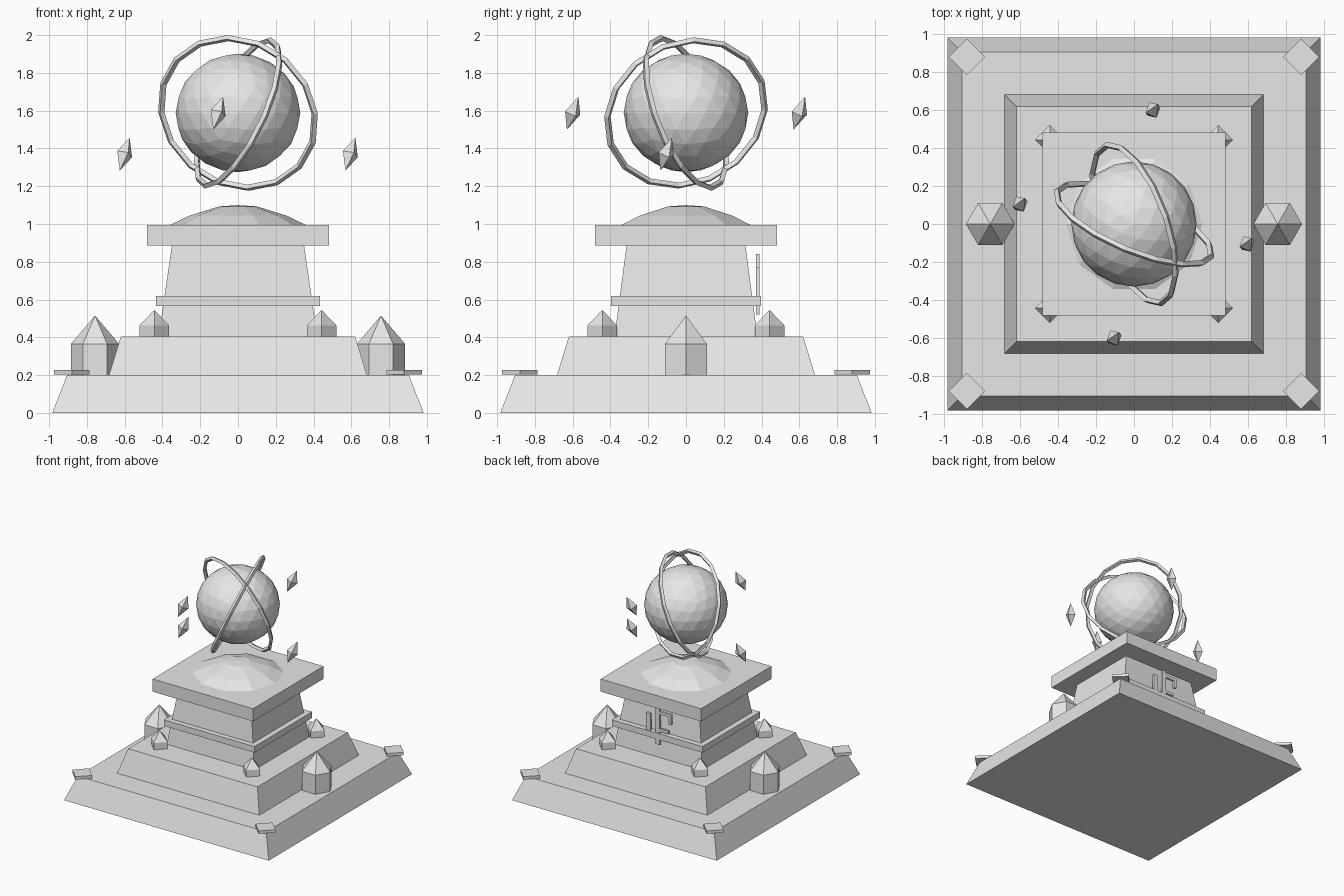
import bpy
import bmesh
import math
from mathutils import Vector, Matrix

cube = bpy.data.objects.get("Cube")
if cube:
    bpy.data.objects.remove(cube, do_unlink=True)

# Single stone material
stone = bpy.data.materials.new("plain_grey_stone")
stone.use_nodes = True
GREY = (0.8, 0.8, 0.8, 1)
stone.diffuse_color = GREY
stone.node_tree.nodes["Principled BSDF"].inputs["Base Color"].default_value = GREY


def finish(name, bm):
    bmesh.ops.recalc_face_normals(bm, faces=bm.faces)
    mesh = bpy.data.meshes.new(name)
    bm.to_mesh(mesh)
    bm.free()
    mesh.materials.append(stone)
    obj = bpy.data.objects.new(name, mesh)
    bpy.context.collection.objects.link(obj)
    return obj


def lathe(name, profile, sides, center=(0, 0), turn=0.0, squash=1.0):
    """Stack of polygon rings from (radius, z) pairs; radius 0 makes a tip."""
    bm = bmesh.new()
    rings = []
    for r, z in profile:
        n = sides if r else 1
        rings.append([bm.verts.new((
            center[0] + r * math.cos(turn + math.tau * i / sides),
            center[1] + squash * r * math.sin(turn + math.tau * i / sides),
            z)) for i in range(n)])
    for a, b in zip(rings, rings[1:]):
        for i in range(sides):
            j = (i + 1) % sides
            quad = [a[i % len(a)], a[j % len(a)], b[j % len(b)], b[i % len(b)]]
            bm.faces.new(list(dict.fromkeys(quad)))
    for ring in (rings[0], rings[-1]):
        if len(ring) > 1:
            bm.faces.new(ring)
    return finish(name, bm)


def block(name, low, high, z0, z1, squash=1.0):
    """Square block with half widths low (bottom) and high (top)."""
    k = math.sqrt(2)
    return lathe(name, [(low * k, z0), (high * k, z1)], 4, turn=math.pi / 4, squash=squash)


def bar(name, x0, x1, z0, z1):
    bm = bmesh.new()
    bmesh.ops.create_cube(bm, size=1)
    for v in bm.verts:
        v.co = (x1 if v.co.x > 0 else x0, 0.39 if v.co.y > 0 else 0.37,
                z1 if v.co.z > 0 else z0)
    return finish(name, bm)


# Stepped pedestal
block("base_step", 0.983, 0.905, 0, 0.2)
block("middle_step", 0.683, 0.62, 0.2, 0.405)
block("pedestal_body", 0.42, 0.35, 0.405, 0.885, squash=0.9)
block("pedestal_band", 0.435, 0.435, 0.567, 0.62, squash=0.91)
block("top_slab", 0.483, 0.483, 0.885, 0.995)
lathe("shallow_dome", [(0.37, 0.99), (0.255, 1.045), (0.1, 1.093), (0, 1.1)], 10)

# Side pillars, corner spires and corner plates
for sx, side in ((1, "left"), (-1, "right")):
    lathe(f"{side}_pillar", [(0.128, 0.2), (0.128, 0.365), (0, 0.515)], 6,
          center=(sx * 0.757, 0))
    for sy, end in ((1, "back"), (-1, "front")):
        lathe(f"{end}_{side}_spire", [(0.078, 0.405), (0.078, 0.463), (0, 0.545)], 4,
              center=(sx * 0.443, sy * 0.443))
        lathe(f"{end}_{side}_plate", [(0.095, 0.203), (0.095, 0.228)], 4,
              center=(sx * 0.88, sy * 0.88))

# Raised symbol on the back of the body
bar("symbol_main_bar", -0.02, 0.02, 0.52, 0.84)
bar("symbol_short_bar", 0.07, 0.11, 0.61, 0.77)
bar("symbol_upper_arm", -0.13, -0.02, 0.785, 0.81)
bar("symbol_arm_tip", -0.13, -0.105, 0.72, 0.81)
bar("symbol_lower_arm", -0.1, -0.02, 0.635, 0.66)

# Floating faceted orb
ORB = Vector((0, 0, 1.588))
FLAT = Matrix.Diagonal((1, 1, 0.95, 1))
bm = bmesh.new()
bmesh.ops.create_icosphere(bm, subdivisions=3, radius=0.33)
bm.transform(Matrix.Translation(ORB) @ FLAT)
finish("floating_orb", bm)


# Tilted rings around the orb
def ring(name, normal, major=0.44, minor=0.018, segments=16):
    bm = bmesh.new()
    loops = []
    for i in range(segments):
        a = math.tau * i / segments
        out = Vector((math.cos(a), math.sin(a), 0))
        loops.append([bm.verts.new(out * (major + minor * math.cos(t)) +
                                   Vector((0, 0, minor * math.sin(t))))
                      for t in (k * math.pi / 2 for k in range(4))])
    for i in range(segments):
        a, b = loops[i], loops[(i + 1) % segments]
        for k in range(4):
            m = (k + 1) % 4
            bm.faces.new((a[k], b[k], b[m], a[m]))
    tilt = Vector((0, 0, 1)).rotation_difference(Vector(normal).normalized())
    bm.transform(Matrix.Translation(ORB) @ FLAT @ tilt.to_matrix().to_4x4())
    return finish(name, bm)


ring("orb_ring_wide", (0.42, 1, 0.365))
ring("orb_ring_cross", (1, 0.36, -0.45))

# Drifting crystals, all leaning the same way
for name, x, y, z in (("left", 0.595, -0.105, 1.37), ("right", -0.6, 0.105, 1.37),
                      ("back", 0.1, 0.6, 1.587), ("front", -0.105, -0.6, 1.587)):
    crystal = lathe(f"{name}_crystal", [(0, -0.096), (0.045, 0), (0, 0.096)], 4, turn=0.4)
    lean = Vector((0, 0, 1)).rotation_difference(Vector((0.3, 0.35, 1)).normalized())
    crystal.data.transform(Matrix.Translation((x, y, z)) @ lean.to_matrix().to_4x4())
